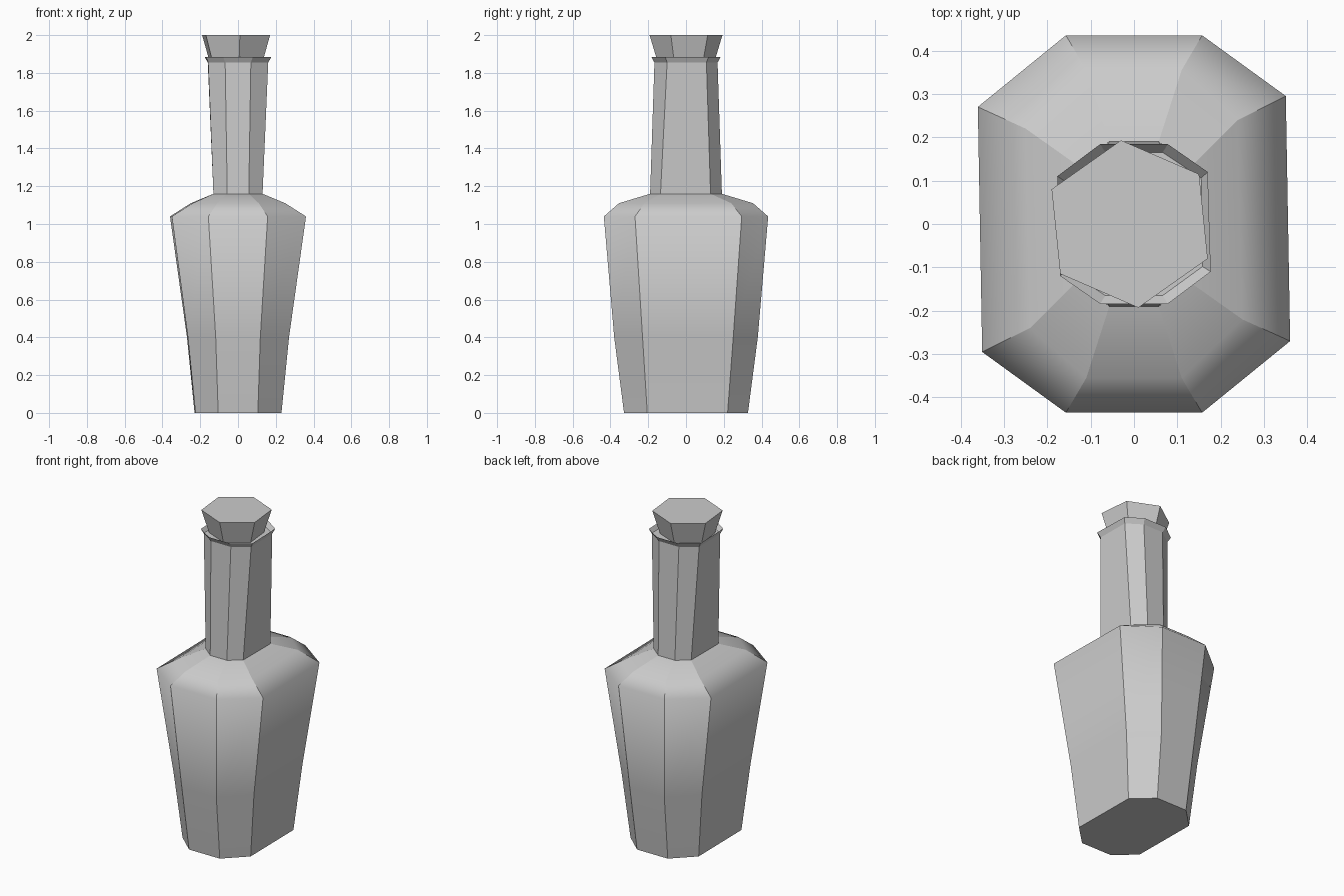
import bpy, bmesh

if "Cube" in bpy.data.objects:
    bpy.data.objects.remove(bpy.data.objects["Cube"])


def mirrored(half):
    """Complete a ring with its half-turn copy."""
    return half + [(-x, -y) for x, y in half]


def loft(name, rings, smooth=False, sharp_rings=()):
    """Skin stacked (z, outline) rings and cap both ends."""
    bm = bmesh.new()
    loops = [[bm.verts.new((x, y, z)) for x, y in pts] for z, pts in rings]
    n = len(loops[0])
    for lo, hi in zip(loops, loops[1:]):
        for i in range(n):
            j = (i + 1) % n
            bm.faces.new((lo[i], lo[j], hi[j], hi[i])).smooth = smooth
    bm.faces.new(loops[0][::-1])
    bm.faces.new(loops[-1])
    # Keep lengthwise corners crisp, blend softly along the height
    for lo, hi in zip(loops, loops[1:]):
        for a, b in zip(lo, hi):
            bm.edges.get((a, b)).smooth = False
    for k in sharp_rings:
        for i in range(n):
            bm.edges.get((loops[k][i], loops[k][(i + 1) % n])).smooth = False
    mesh = bpy.data.meshes.new(name)
    bm.to_mesh(mesh)
    bm.free()
    obj = bpy.data.objects.new(name, mesh)
    bpy.context.collection.objects.link(obj)
    return obj


# Bottle: slightly skewed octagon rings, each given as half an outline
profile = [
    (0.00, [(.23, -.205), (.225, .22), (.105, .328), (-.105, .328)]),
    (0.40, [(.27, -.23), (.265, .25), (.118, .38), (-.118, .38)]),
    (1.04, [(.36, -.27), (.35, .295), (.157, .435), (-.157, .435)]),
    (1.11, [(.25, -.22), (.24, .24), (.11, .355), (-.11, .355)]),
    (1.16, [(.13, -.135), (.13, .13), (.057, .19), (-.057, .19)]),
    (1.855, [(.16, -.10), (.158, .108), (.068, .167), (-.068, .167)]),
    (1.885, [(.177, -.11), (.17, .12), (.078, .184), (-.078, .184)]),
    # inside of the flared lip
    (1.86, [(.158, -.098), (.155, .106), (.066, .165), (-.066, .165)]),
]
loft("bottle", [(z, mirrored(h)) for z, h in profile], True, (0, 4, 5, 6, 7))

# Stopper: twisted, tapering hexagon seated in the lip
top = mirrored([(.18, -.08), (.16, .115), (-.02, .193)])
loft("stopper", [(z, [(x * s - .01, y * s) for x, y in top])
                 for z, s in ((1.86, .78), (2.0, 1.0))], False, (0, 1))
